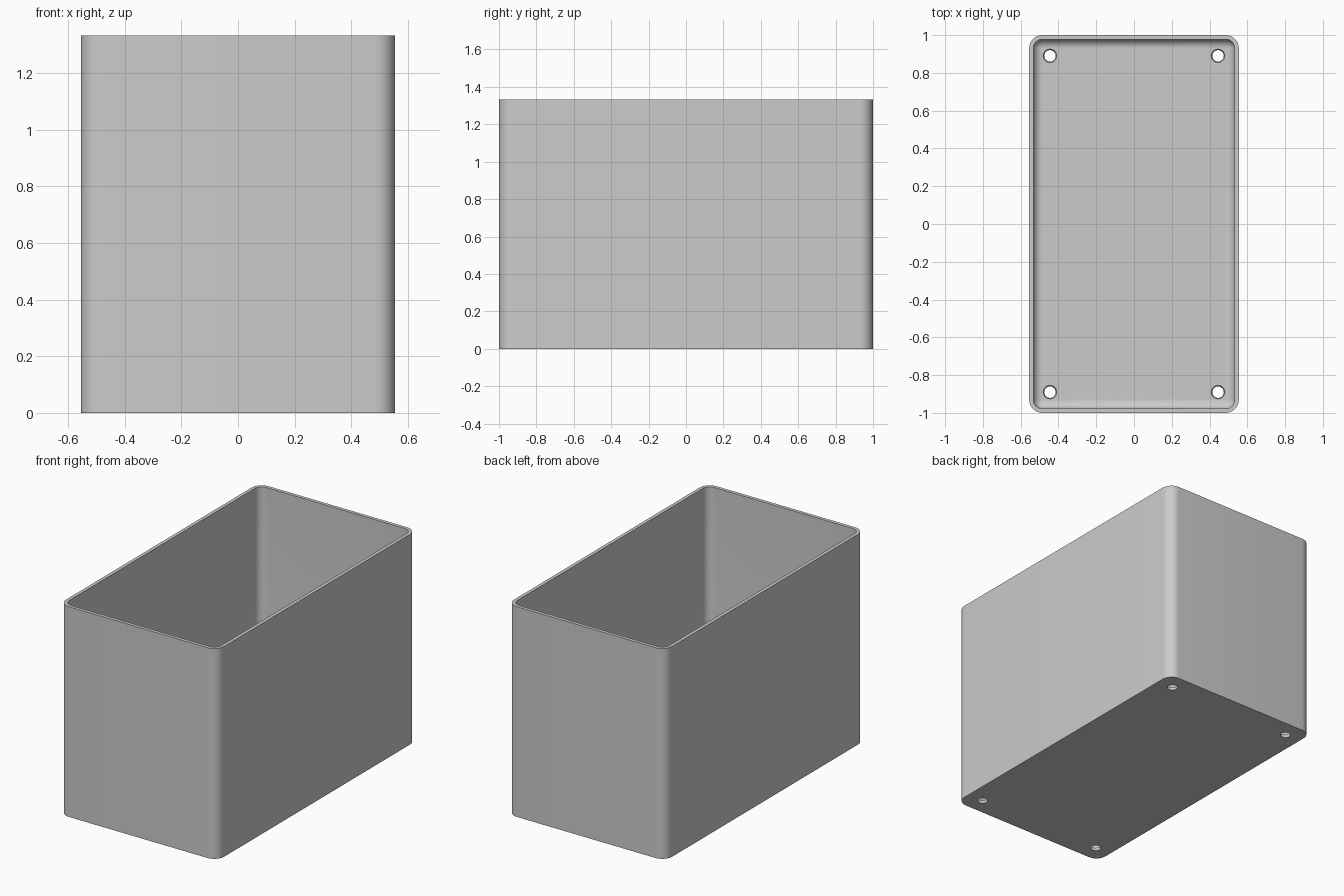
import bpy, bmesh
from math import pi, sin, cos, radians

cube = bpy.data.objects.get("Cube")
if cube:
    bpy.data.objects.remove(cube, do_unlink=True)

HALF_X, HALF_Y, HEIGHT = 0.555, 1.0, 1.333
WALL, CORNER, FILLET = 0.022, 0.07, 0.047
HOLE_X, HOLE_Y = 0.445, 0.89
STEPS = 10

grey = bpy.data.materials.new("light_grey")
grey.use_nodes = True
colour = (0.6, 0.6, 0.6, 1)
grey.diffuse_color = colour
grey.node_tree.nodes["Principled BSDF"].inputs["Base Color"].default_value = colour


def rounded_ring(bm, inset, z):
    """Rounded rectangle of vertices, inset from the outer wall."""
    r = CORNER - inset
    cx, cy = HALF_X - CORNER, HALF_Y - CORNER
    ring = []
    for quarter, (sx, sy) in enumerate([(1, 1), (-1, 1), (-1, -1), (1, -1)]):
        for i in range(STEPS + 1):
            a = (quarter + i / STEPS) * pi / 2
            ring.append(bm.verts.new((sx * cx + r * cos(a), sy * cy + r * sin(a), z)))
    return ring


# Open box: outer wall, rim, inner wall, floor fillet
profile = [(0, 0), (0, HEIGHT), (WALL, HEIGHT)]
for i in range(9):
    a = i / 8 * pi / 2
    profile.append((WALL + FILLET * (1 - cos(a)), WALL + FILLET * (1 - sin(a))))

bm = bmesh.new()
rings = [rounded_ring(bm, inset, z) for inset, z in profile]
for low, high in zip(rings, rings[1:]):
    for i in range(len(low)):
        j = (i + 1) % len(low)
        bm.faces.new((low[i], low[j], high[j], high[i]))
bm.faces.new(rings[0][::-1])
bm.faces.new(rings[-1])
bmesh.ops.recalc_face_normals(bm, faces=bm.faces)
mesh = bpy.data.meshes.new("open_box")
bm.to_mesh(mesh)
bm.free()
mesh.materials.append(grey)
box = bpy.data.objects.new("open_box", mesh)
bpy.context.collection.objects.link(box)

# Tapered screw holes through the floor corners
for sx in (-1, 1):
    for sy in (-1, 1):
        bpy.ops.mesh.primitive_cone_add(vertices=32, radius1=0.025, radius2=0.041,
                                        depth=3 * WALL,
                                        location=(sx * HOLE_X, sy * HOLE_Y, WALL / 2))
        cutter = bpy.context.object
        cutter.name = "hole_cutter"
        cutter.hide_render = True
        cutter.data.materials.append(grey)
        bpy.ops.object.select_all(action="DESELECT")
        box.select_set(True)
        bpy.context.view_layer.objects.active = box
        cut = box.modifiers.new("screw_hole", "BOOLEAN")
        cut.operation = "DIFFERENCE"
        cut.solver = "EXACT"
        cut.object = cutter
        bpy.ops.object.modifier_apply(modifier=cut.name)
        bpy.data.objects.remove(cutter, do_unlink=True)

bpy.ops.object.shade_smooth_by_angle(angle=radians(30))
